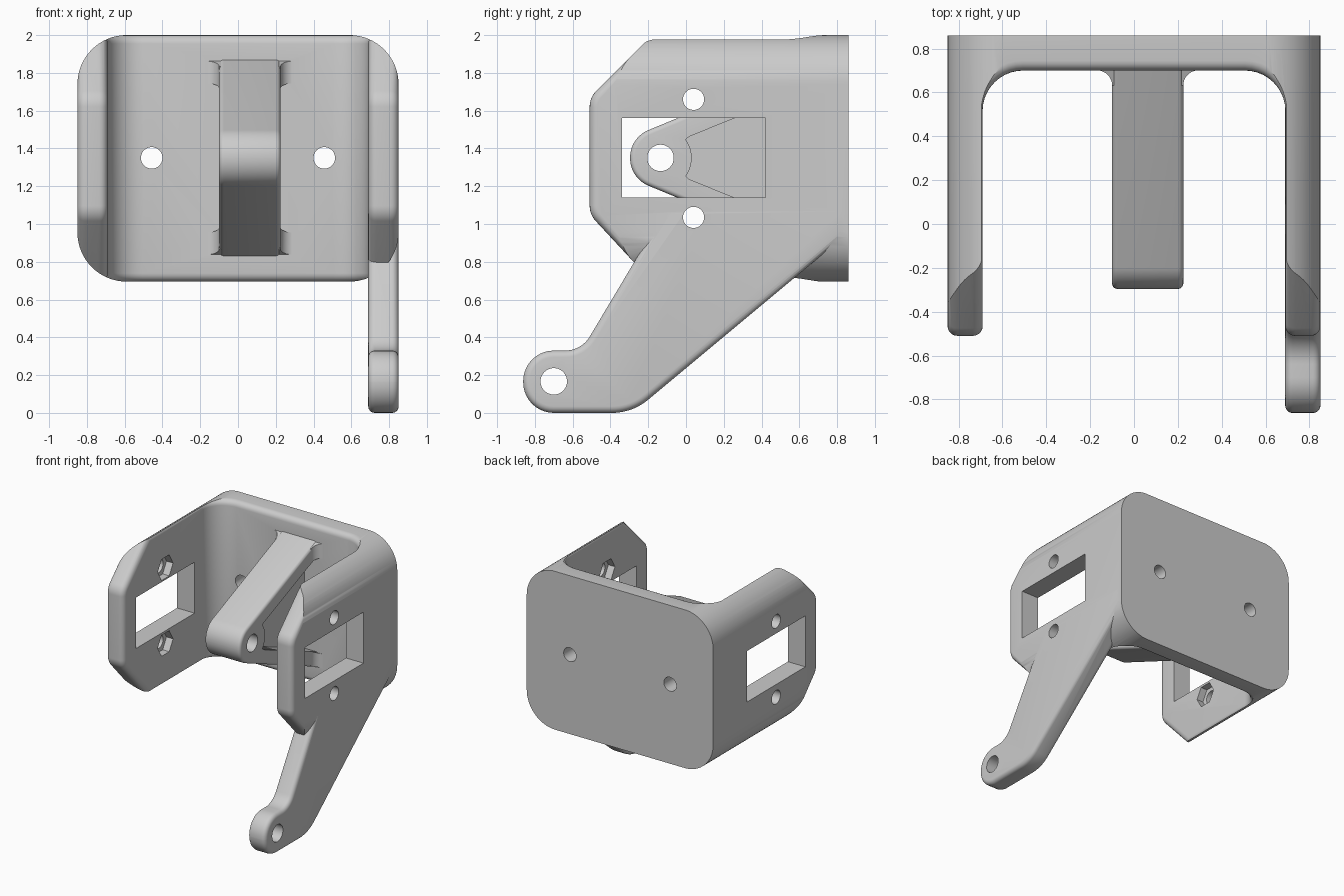
import bpy, bmesh, math
from mathutils import Vector

if "Cube" in bpy.data.objects:
    bpy.data.objects.remove(bpy.data.objects["Cube"])


def rounded(corners, n=10):
    """Polygon from (u, v, radius) corners."""
    out = []
    for i, (u, v, r) in enumerate(corners):
        p = Vector((u, v))
        if r == 0:
            out.append(p)
            continue
        a = (Vector(corners[i - 1][:2]) - p).normalized()
        b = (Vector(corners[(i + 1) % len(corners)][:2]) - p).normalized()
        half = a.angle(b) / 2
        c = p + (a + b).normalized() * (r / math.sin(half))
        s = p + a * (r / math.tan(half)) - c
        e = p + b * (r / math.tan(half)) - c
        turn = math.pi - 2 * half
        for k in range(n + 1):
            t = k / n
            out.append(c + (s * math.sin((1 - t) * turn) + e * math.sin(t * turn)) / math.sin(turn))
    return out


def ring(u, v, r, n=40):
    return [Vector((u + r * math.cos(2 * math.pi * i / n),
                    v + r * math.sin(2 * math.pi * i / n))) for i in range(n)]


def inset(pts, d):
    res = []
    for i, p in enumerate(pts):
        e1 = (p - pts[i - 1]).normalized()
        e2 = (pts[(i + 1) % len(pts)] - p).normalized()
        n1, n2 = Vector((-e1.y, e1.x)), Vector((-e2.y, e2.x))
        res.append(p + (n1 + n2) * (d / (1 + n1.dot(n2))))
    return res


def slab(name, pts, axis, lo, hi, edge=0.0):
    """Extrude a profile along an axis, with rounded rims of radius edge."""
    area = sum(pts[i - 1].x * p.y - p.x * pts[i - 1].y for i, p in enumerate(pts))
    if area < 0:
        pts = pts[::-1]
    steps = [k * math.pi / 10 for k in range(6)] if edge else [0]
    rims = [(edge * (1 - math.sin(t)), edge * (1 - math.cos(t))) for t in steps]
    layers = [(d, lo + h) for d, h in rims] + [(d, hi - h) for d, h in reversed(rims)]
    place = {'x': lambda u, v, w: (w, u, v), 'y': lambda u, v, w: (u, w, v),
             'z': lambda u, v, w: (u, v, w)}[axis]
    bm = bmesh.new()
    loops = [[bm.verts.new(place(p.x, p.y, w)) for p in inset(pts, d)] for d, w in layers]
    for a, b in zip(loops, loops[1:]):
        for i in range(len(a)):
            bm.faces.new((a[i - 1], a[i], b[i], b[i - 1]))
    bm.faces.new(loops[0][::-1])
    bm.faces.new(loops[-1])
    if axis == 'y':
        bmesh.ops.reverse_faces(bm, faces=bm.faces)
    me = bpy.data.meshes.new(name)
    bm.to_mesh(me)
    bm.free()
    ob = bpy.data.objects.new(name, me)
    bpy.context.collection.objects.link(ob)
    return ob


def combine(ob, other, op):
    m = ob.modifiers.new("bool", 'BOOLEAN')
    m.operation, m.solver, m.object = op, 'MANIFOLD', other
    bpy.context.view_layer.objects.active = ob
    bpy.ops.object.modifier_apply(modifier=m.name)
    bpy.data.objects.remove(other)


def box(u0, u1, v0, v1, r=0):
    return rounded([(u0, v0, r), (u1, v0, r), (u1, v1, r), (u0, v1, r)], 16) if r else \
        [Vector(c) for c in ((u0, v0), (u1, v0), (u1, v1), (u0, v1))]


# back wall with filleted inside corners
bracket = slab("bracket", rounded([
    (-1, .5, 0), (-.6905, .5, 0), (-.6905, .70, .185), (.6905, .70, .185), (.6905, .5, 0),
    (1, .5, 0), (1, 1, 0), (-1, 1, 0)]), 'z', .6945, 1.9995, .045)

# two side cheeks with chamfered fronts
cheek = rounded([(-.51, 1.67, .12), (-.18, 2.0, 0), (1, 2.0, 0), (1, .694, 0),
                 (-.18, .694, 0), (-.51, 1.05, .12)])
for lo, hi in ((-.8505, -.69), (.69, .8505)):
    combine(bracket, slab("cheek", cheek, 'x', lo, hi, .045), 'UNION')

# trim everything to the rounded outer outline
combine(bracket, slab("outline", box(-.85, .85, .695, 2.0002, .26), 'y', -1, .86), 'INTERSECT')

# lower lever on the right cheek
lever = slab("lever", rounded([
    (-.862, 0, .162), (-.284, 0, .3), (.85, .945, 0), (.85, 1.1, 0), (-.1, 1.09, 0),
    (-.554, .33, .15), (-.862, .33, .162)]), 'x', .6893, .8508, .035)
combine(bracket, lever, 'UNION')

# central pivot arm, pocketed on both sides leaving a thin web
arm = slab("pivot_arm", rounded([
    (-.296, 1.457, .157), (-.296, 1.243, .157), (.78, .798, 0), (.78, 1.902, 0)], 14),
    'x', -.10, .225, .025)
boss = [Vector((-.135 + .165 * math.cos(a), 1.35 + .165 * math.sin(a)))
        for a in [math.radians(-36 + 72 * k / 12) for k in range(13)]]
pocket = boss + [Vector((.015, 1.462)), Vector((.70, 1.74)), Vector((.70, .96)),
                 Vector((.015, 1.238))]
for lo, hi in ((-.3, .01), (.115, .4)):
    combine(arm, slab("pocket", pocket, 'x', lo, hi), 'DIFFERENCE')
combine(arm, slab("pivot_hole", ring(-.135, 1.35, .07), 'x', -.3, .4), 'DIFFERENCE')
combine(bracket, arm, 'UNION')

# slanted fillets where the arm legs meet the back wall
for side in (-1, 1):
    mid = .0625
    curve = [Vector((mid + side * (.232 - .07 * math.cos(t)), .631 + .07 * math.sin(t)))
             for t in [k * math.pi / 16 for k in range(9)]]
    curve += [Vector((mid + side * x, y)) for x, y in ((.232, .73), (.13, .73), (.13, .631))]
    for up, z0, z1 in ((-1, .838, .955), (1, 1.745, 1.862)):
        fillet = slab("arm_fillet", curve, 'z', z0, z1)
        for v in fillet.data.vertices:
            v.co.z += up * (v.co.y - .70) * .41
        combine(bracket, fillet, 'UNION')

# lever hole, side windows, screw holes, hex nut pockets
combine(bracket, slab("lever_hole", ring(-.70, .167, .07), 'x', .5, 1), 'DIFFERENCE')
for s in (-1, 1):
    lo, hi = sorted((s * .6, s * 1))
    combine(bracket, slab("window", box(-.34, .42, 1.14, 1.56), 'x', lo, hi), 'DIFFERENCE')
    combine(bracket, slab("wall_hole", ring(s * .457, 1.35, .057), 'y', .6, 1), 'DIFFERENCE')
    for z in (1.035, 1.66):
        combine(bracket, slab("screw_hole", ring(.04, z, .056), 'x', lo, hi), 'DIFFERENCE')
        a, b = sorted((s * .6, s * .75))
        combine(bracket, slab("nut_pocket", ring(.04, z, .1, 6), 'x', a, b), 'DIFFERENCE')

bpy.ops.object.select_all(action='DESELECT')
bracket.select_set(True)
bpy.context.view_layer.objects.active = bracket
bpy.ops.object.shade_smooth_by_angle(angle=math.radians(30))
